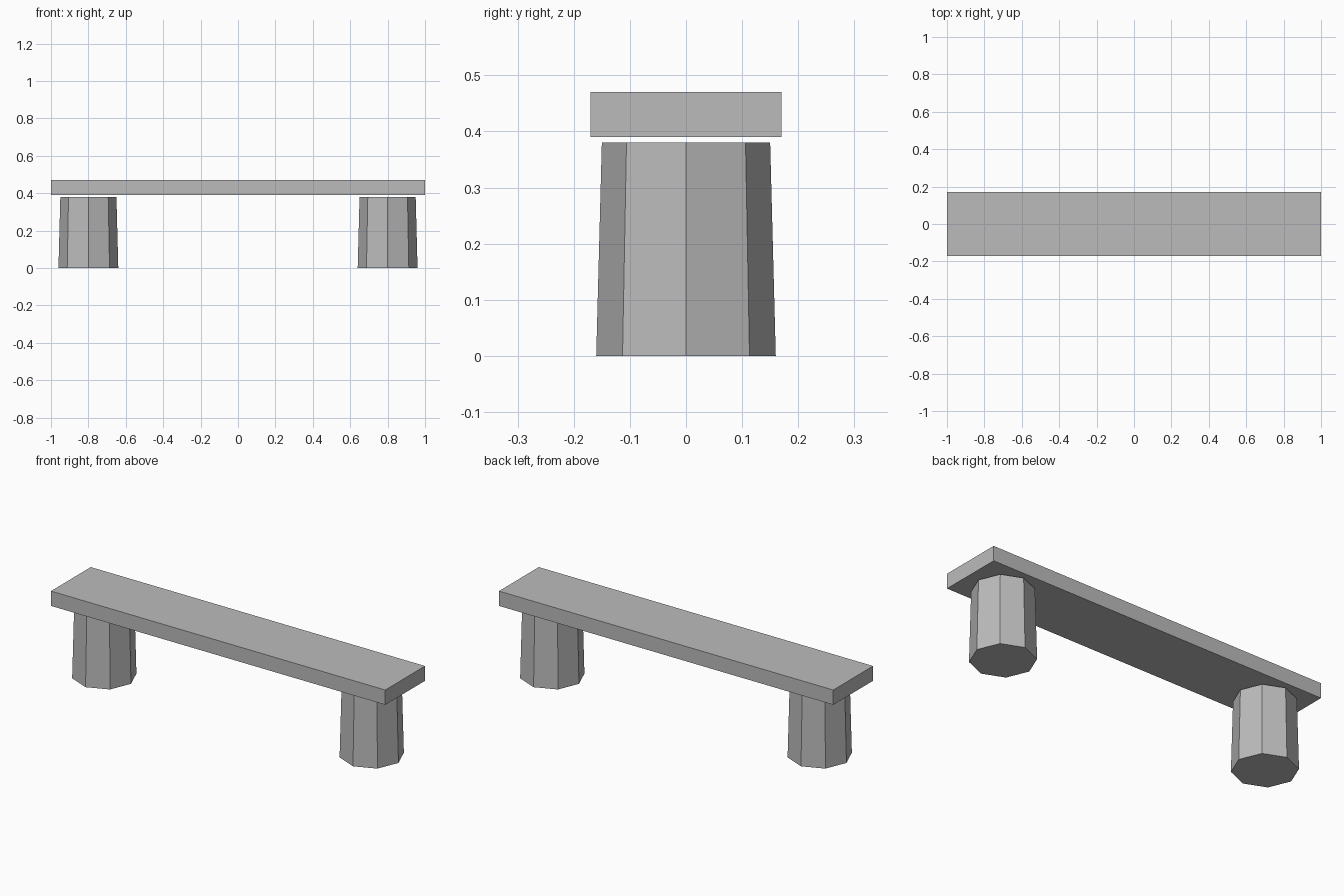
import bpy

cube = bpy.data.objects.get("Cube")
if cube:
    bpy.data.objects.remove(cube, do_unlink=True)

# One stone grey for everything
stone = bpy.data.materials.new("stone_grey")
stone.use_nodes = True
grey = (0.5, 0.5, 0.5, 1)
stone.diffuse_color = grey
stone.node_tree.nodes["Principled BSDF"].inputs["Base Color"].default_value = grey


def finish(name):
    obj = bpy.context.object
    obj.name = name
    obj.data.materials.append(stone)
    return obj


# Seat slab, floating slightly above the pedestals
bpy.ops.mesh.primitive_cube_add(size=1, location=(0, 0, 0.43))
seat = finish("seat")
seat.scale = (2, 0.34, 0.08)
bpy.ops.object.transform_apply(location=False, rotation=False, scale=True)

# Tapered octagonal pedestals
height = 0.38
for side, x in (("left", 0.8), ("right", -0.8)):
    bpy.ops.mesh.primitive_cone_add(vertices=8, radius1=0.16, radius2=0.15,
                                    depth=height, location=(x, 0, height / 2))
    finish(side + "_pedestal")
